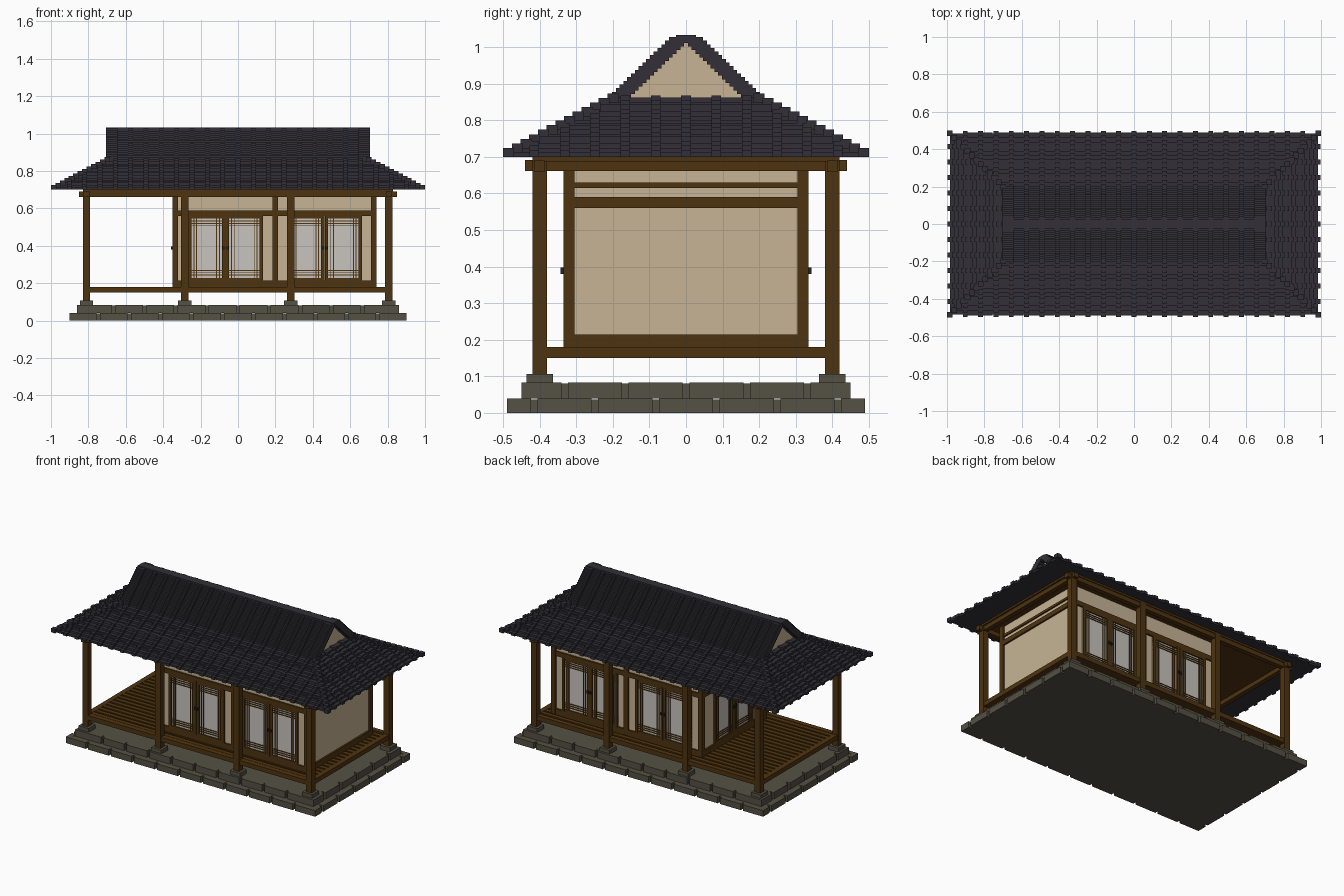
import bpy, bmesh

if "Cube" in bpy.data.objects:
    bpy.data.objects.remove(bpy.data.objects["Cube"])


def mat(name, r, g, b):
    m = bpy.data.materials.new(name)
    m.diffuse_color = (r, g, b, 1)
    m.use_nodes = True
    m.node_tree.nodes["Principled BSDF"].inputs["Base Color"].default_value = m.diffuse_color
    return m


WOOD = mat("brown_wood", 0.078, 0.034, 0.005)
PLASTER = mat("beige_plaster", 0.57, 0.455, 0.305)
PAPER = mat("white_paper", 0.58, 0.55, 0.515)
TILE = mat("dark_roof_tile", 0.032, 0.030, 0.038)
STONE = mat("grey_stone", 0.089, 0.082, 0.058)
IRON = mat("dark_iron", 0.02, 0.017, 0.014)


def finish(name, material, bm):
    me = bpy.data.meshes.new(name)
    bm.to_mesh(me)
    bm.free()
    me.materials.append(material)
    ob = bpy.data.objects.new(name, me)
    bpy.context.collection.objects.link(ob)
    return ob


def part(name, material, boxes):
    """One object from boxes given as (x0, x1, y0, y1, z0, z1)."""
    bm = bmesh.new()
    for x0, x1, y0, y1, z0, z1 in boxes:
        vs = bmesh.ops.create_cube(bm, size=1)["verts"]
        for v in vs:
            v.co.x = (x0, x1)[v.co.x > 0]
            v.co.y = (y0, y1)[v.co.y > 0]
            v.co.z = (z0, z1)[v.co.z > 0]
    bmesh.ops.recalc_face_normals(bm, faces=bm.faces)
    return finish(name, material, bm)


# Stone platform: two courses of blocks, joints staggered
def course(hx, hy, z0, z1, first):
    def spans(h):
        cuts = sorted({round(s * (first + 0.166 * i), 4) for s in (-1, 1)
                       for i in range(6) if first + 0.166 * i < h - 0.03})
        ends = [-h - 0.009] + cuts + [h + 0.009]
        return [(a + 0.009, b - 0.009) for a, b in zip(ends, ends[1:])]
    d = 0.03
    out = [(-hx + 0.018, hx - 0.018, -hy + 0.018, hy - 0.018, z0, z1 - 0.003)]
    for s in (-1, 1):
        ya, yb = sorted((s * hy, s * (hy - d)))
        xa, xb = sorted((s * hx, s * (hx - d)))
        out += [(a, b, ya, yb, z0, z1) for a, b in spans(hx)]
        out += [(xa, xb, a, b, z0, z1) for a, b in spans(hy)]
    return out


part("lower_stone_course", STONE, course(0.90, 0.49, 0, 0.04, 0.083))
part("upper_stone_course", STONE, course(0.86, 0.45, 0.04, 0.083, 0.0))

# Outer columns on footing stones
COLS = [(x, y) for x in (-0.81, -0.285, 0.282, 0.805) for y in (-0.4, 0.4)]


def posts(hw, z0, z1):
    return [(x - hw, x + hw, y - hw, y + hw, z0, z1) for x, y in COLS]


part("column_footings", STONE, posts(0.036, 0.08, 0.107))
part("columns", WOOD, posts(0.02, 0.107, 0.69))

# Floor: edge beams, slab and planks running along x
part("floor_edge_beams", WOOD,
     [(-0.81, 0.81, s * 0.4 - 0.016, s * 0.4 + 0.016, 0.15, 0.18) for s in (-1, 1)] +
     [(x - 0.016, x + 0.016, -0.4, 0.4, 0.15, 0.18) for x in (-0.81, 0.805)])
part("floor_slab", WOOD, [(-0.8, 0.8, -0.39, 0.39, 0.152, 0.168)])
part("floor_planks", WOOD,
     [(-0.8, 0.8, -0.38 + 0.04 * i, -0.352 + 0.04 * i, 0.165, 0.179) for i in range(19)])

# Beams under the eaves, and ceiling
part("eave_beams", WOOD,
     [(-0.85, 0.85, s * 0.4 - 0.015, s * 0.4 + 0.015, 0.66, 0.69) for s in (-1, 1)] +
     [(x - 0.015, x + 0.015, -0.44, 0.44, 0.661, 0.691) for x in (-0.81, 0.805)])
part("ceiling", WOOD, [(-0.83, 0.83, -0.42, 0.42, 0.688, 0.702)])


# Room walls; d is the depth outwards, the wall frame's outer face at d = 0.335
def put(side, u0, u1, z0, z1, d0, d1):
    if side == "front":
        return (u0, u1, -d1, -d0, z0, z1)
    if side == "back":
        return (u0, u1, d0, d1, z0, z1)
    if side == "left":
        return (-d1 - 0.015, -d0 - 0.015, u0, u1, z0, z1)
    return (d0 + 0.405, d1 + 0.405, u0, u1, z0, z1)


SIDES = {"front": (-0.335, 0.725), "back": (-0.335, 0.725),
         "left": (-0.32, 0.32), "right": (-0.32, 0.32)}
DOORS = {"front": (-0.067, 0.463), "back": (-0.067, 0.463), "left": (0,), "right": ()}

for side, (a, b) in SIDES.items():
    part(side + "_wall_plaster", PLASTER, [put(side, a, b, 0.18, 0.695, 0.305, 0.322)])
    frame = [put(side, a, b, 0.178, 0.215, 0.305, 0.333),
             put(side, a, b, 0.56, 0.59, 0.305, 0.333)]
    uprights = [a, b] + ([0.2] if side in ("front", "back") else [])
    frame += [put(side, u - 0.015, u + 0.015, 0.178, 0.69, 0.305, 0.335) for u in uprights]
    if side == "right":
        frame.append(put(side, a, b, 0.615, 0.63, 0.305, 0.331))
    part(side + "_wall_frame", WOOD, frame)

    # Paired paper doors with stiles, lattice and handles
    paper, wood, iron = [], [], []
    for c in DOORS[side]:
        for s in (-1, 1):
            u0, u1 = sorted((c + s * 0.001, c + s * 0.2))
            paper.append(put(side, u0, u1, 0.215, 0.56, 0.318, 0.325))
            wood += [put(side, u, u + 0.018, 0.215, 0.56, 0.318, 0.334)
                     for u in (u0, u1 - 0.018)]
            wood += [put(side, u0, u1, z, z + 0.014, 0.318, 0.333) for z in (0.215, 0.546)]
            wood += [put(side, u - 0.0025, u + 0.0025, 0.22, 0.555, 0.32, 0.330)
                     for u in (u0 + 0.032, u0 + 0.046, u1 - 0.046, u1 - 0.032)]
            wood += [put(side, u0, u1, z - 0.0025, z + 0.0025, 0.32, 0.329)
                     for z in (0.243, 0.256, 0.269, 0.507, 0.520, 0.533)]
            h = c + s * 0.01
            iron.append(put(side, h - 0.005, h + 0.005, 0.38, 0.397, 0.33, 0.343))
    if paper:
        part(side + "_door_paper", PAPER, paper)
        part(side + "_door_lattice", WOOD, wood)
        part(side + "_door_handles", IRON, iron)

# Lower hipped roof: stepped tile rows, ribs down the slopes, ridges on the hips
rows, ribs, hips = [], [], []
N, Z0, Z1 = 13, 0.70, 0.862
dz = (Z1 - Z0) / N
for k in range(N):
    t = k / (N - 1)
    hx, hy = 0.985 - 0.285 * t, 0.485 - 0.285 * t
    za, zb = Z0 + k * dz, Z0 + (k + 1) * dz
    rows.append((-hx, hx, -hy, hy, za, zb))
    for i in range(-11, 12):
        c = i * 0.082
        if abs(c) < hx:
            ribs.append((c - 0.013, c + 0.013, -hy - 0.011, hy + 0.011, za, zb + 0.006))
    for i in range(-5, 6):
        c = i * 0.083
        if abs(c) < hy:
            ribs.append((-hx - 0.011, hx + 0.011, c - 0.013, c + 0.013, za, zb + 0.006))
    for sx in (-1, 1):
        for sy in (-1, 1):
            x, y = sx * hx, sy * hy
            hips.append((x - 0.015, x + 0.015, y - 0.015, y + 0.015, za, zb + 0.012))
part("lower_roof_rows", TILE, rows)
part("lower_roof_ribs", TILE, ribs)
part("hip_ridges", TILE, hips)

# Upper gabled roof: steeper rows, ribs, and overhanging bands round the gables
rows, ribs, bands = [], [], []
N, Z0, Z1 = 16, 0.862, 1.022
dz = (Z1 - Z0) / N
for k in range(N):
    hy = 0.19 - 0.155 * k / (N - 1)
    za, zb = Z0 + k * dz, Z0 + (k + 1) * dz
    rows.append((-0.65, 0.65, -hy, hy, za, zb))
    for i in range(-7, 8):
        c = i * 0.082
        ribs.append((c - 0.013, c + 0.013, -hy - 0.008, hy + 0.008, za, zb + 0.004))
    inner = max(hy - 0.04, 0)
    for sx in (-1, 1):
        xa, xb = sorted((sx * 0.645, sx * 0.705))
        for sy in (-1, 1):
            ya, yb = sorted((sy * inner, sy * (hy + 0.012)))
            bands.append((xa, xb, ya, yb, za, zb + 0.006))
part("upper_roof_rows", TILE, rows)
part("upper_roof_ribs", TILE, ribs)
part("gable_bands", TILE, bands)
part("main_ridge", TILE, [(-0.705, 0.705, -0.028, 0.028, 1.015, 1.033)])

# Plaster triangles set back in the gables
bm = bmesh.new()
tri = [bm.verts.new((-0.67, y, z)) for y, z in ((-0.175, 0.862), (0.175, 0.862), (0, 1.018))]
face = bm.faces.new(tri)
ext = bmesh.ops.extrude_face_region(bm, geom=[face])
for v in ext["geom"]:
    if isinstance(v, bmesh.types.BMVert):
        v.co.x = 0.67
bmesh.ops.recalc_face_normals(bm, faces=bm.faces)
finish("gable_plaster", PLASTER, bm)
